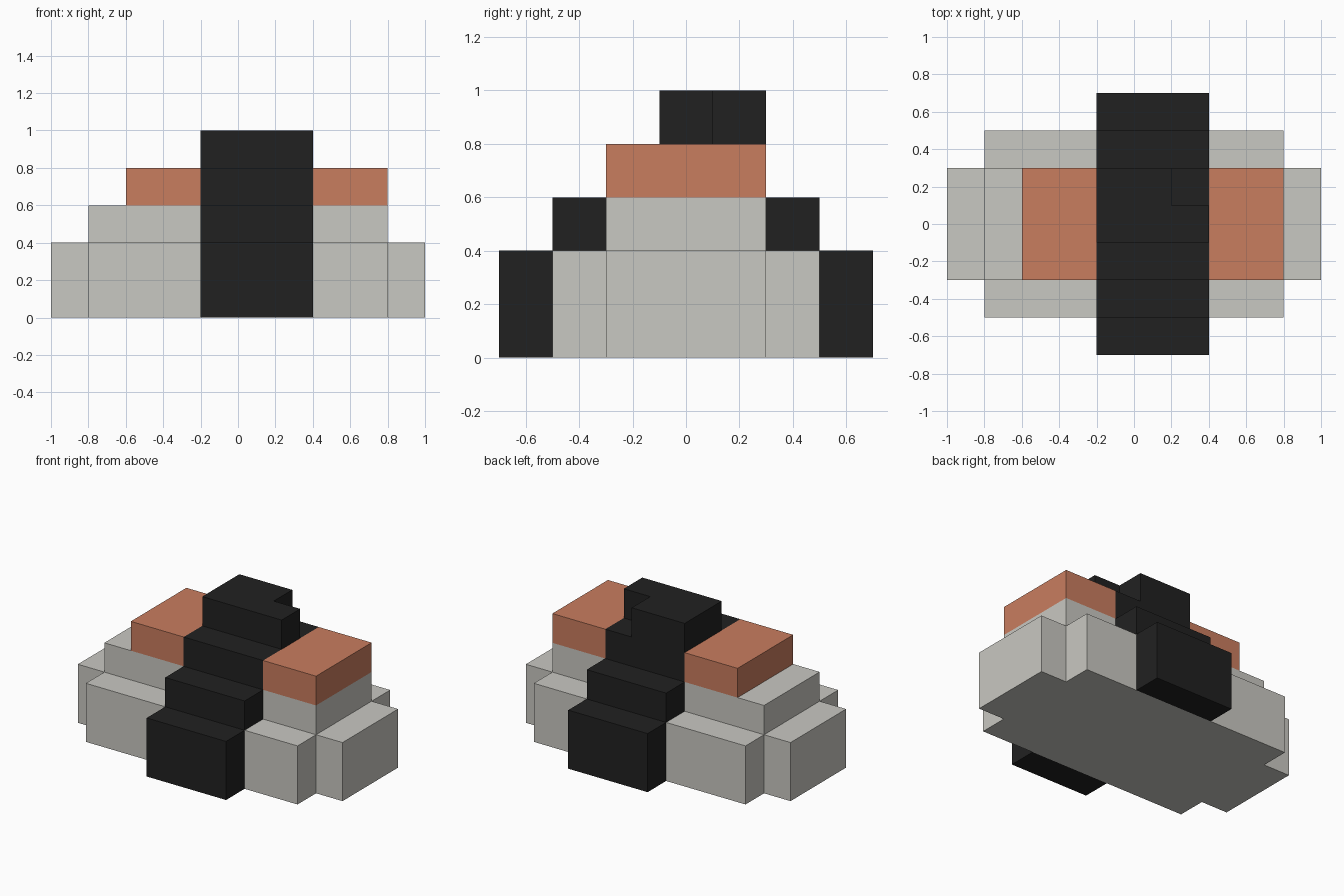
import bpy, bmesh

if "Cube" in bpy.data.objects:
    bpy.data.objects.remove(bpy.data.objects["Cube"])


def material(name, srgb):
    lin = [((c / 255 + 0.055) / 1.055) ** 2.4 for c in srgb]
    m = bpy.data.materials.new(name)
    m.diffuse_color = (*lin, 1)
    m.use_nodes = True
    m.node_tree.nodes["Principled BSDF"].inputs["Base Color"].default_value = m.diffuse_color
    return m


GREY = material("warm_grey", (201, 200, 194))
ORANGE = material("terracotta", (201, 125, 95))
BLACK = material("charcoal", (33, 33, 33))


def prism(name, outline, z0, z1, mat):
    """Extrude a counter-clockwise plan outline from z0 to z1."""
    bm = bmesh.new()
    face = bm.faces.new([bm.verts.new((x, y, z0)) for x, y in outline])
    top = bmesh.ops.extrude_face_region(bm, geom=[face], use_keep_orig=True)["geom"]
    for v in top:
        if isinstance(v, bmesh.types.BMVert):
            v.co.z = z1
    bmesh.ops.recalc_face_normals(bm, faces=bm.faces)
    mesh = bpy.data.meshes.new(name)
    bm.to_mesh(mesh)
    bm.free()
    mesh.materials.append(mat)
    obj = bpy.data.objects.new(name, mesh)
    bpy.context.collection.objects.link(obj)
    return obj


def box(name, x0, x1, y0, y1, z0, z1, mat):
    return prism(name, [(x0, y0), (x1, y0), (x1, y1), (x0, y1)], z0, z1, mat)


# Grey body: stepped base and upper tier
base = [(-1, -.3), (-.8, -.3), (-.8, -.5), (.8, -.5), (.8, -.3), (1, -.3),
        (1, .3), (.8, .3), (.8, .5), (-.8, .5), (-.8, .3), (-1, .3)]
prism("base_tier", base, 0, .4, GREY)
box("upper_tier", -.8, .8, -.3, .3, .4, .6, GREY)

# Orange caps on either side of the band
box("left_cap", -.6, -.2, -.3, .3, .6, .8, ORANGE)
box("right_cap", .4, .8, -.3, .3, .6, .8, ORANGE)

# Black band stepping up the front and back
for side, s in (("front", -1), ("back", 1)):
    for part, a, b, z0, z1 in (("low_step", .5, .7, 0, .4), ("mid_step", .3, .5, .4, .6)):
        y0, y1 = sorted((s * a, s * b))
        box(f"{side}_{part}", -.2, .4, y0, y1, z0, z1, BLACK)
box("band_top", -.2, .4, -.3, .3, .6, .8, BLACK)

# Black crown with a notched back right corner
crown = [(-.2, -.1), (.4, -.1), (.4, .1), (.2, .1), (.2, .3), (-.2, .3)]
prism("crown", crown, .8, 1, BLACK)
